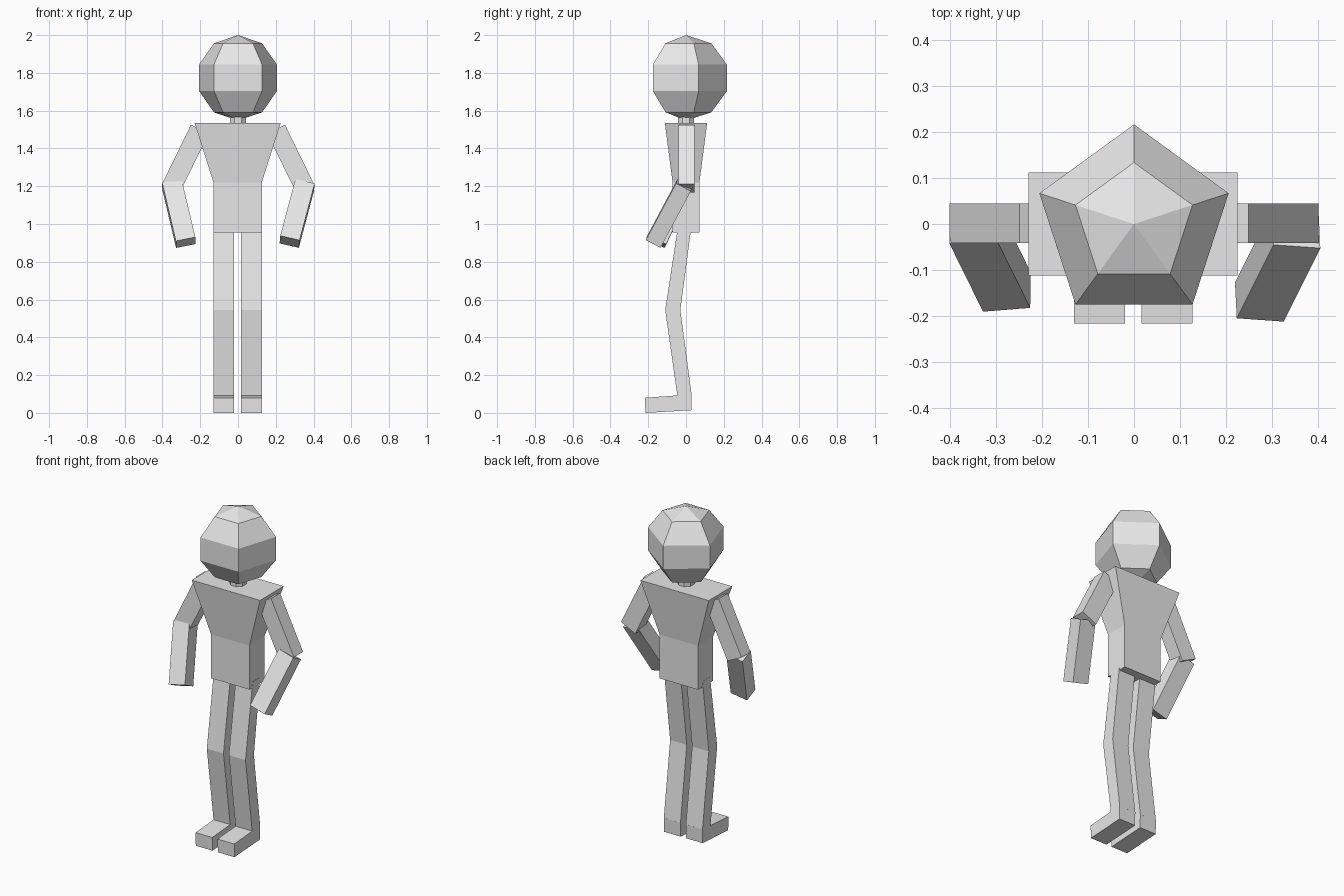
import bpy
import bmesh
from math import pi
from mathutils import Vector

default_cube = bpy.data.objects.get("Cube")
if default_cube:
    bpy.data.objects.remove(default_cube, do_unlink=True)

grey = bpy.data.materials.new("plain grey")
grey.use_nodes = True
grey.diffuse_color = (0.8, 0.8, 0.8, 1)
grey.node_tree.nodes["Principled BSDF"].inputs["Base Color"].default_value = (0.8, 0.8, 0.8, 1)


def finish(name, bm):
    bmesh.ops.recalc_face_normals(bm, faces=bm.faces)
    mesh = bpy.data.meshes.new(name)
    bm.to_mesh(mesh)
    bm.free()
    mesh.materials.append(grey)
    obj = bpy.data.objects.new(name, mesh)
    bpy.context.collection.objects.link(obj)
    return obj


def loft(name, rings):
    """Skin a list of matching point rings and cap both ends."""
    bm = bmesh.new()
    loops = [[bm.verts.new(p) for p in ring] for ring in rings]
    count = len(loops[0])
    for low, high in zip(loops, loops[1:]):
        for i in range(count):
            j = (i + 1) % count
            bm.faces.new((low[i], low[j], high[j], high[i]))
    bm.faces.new(loops[0][::-1])
    bm.faces.new(loops[-1])
    return finish(name, bm)


def beam(name, start, end, side, width, depth):
    """Square-ended box between two points, turned so its width follows side."""
    start, end, side = Vector(start), Vector(end), Vector(side)
    axis = (end - start).normalized()
    u = (side - axis * side.dot(axis)).normalized()
    v = axis.cross(u)
    corners = [(-1, -1), (1, -1), (1, 1), (-1, 1)]
    offsets = [u * a * width / 2 + v * b * depth / 2 for a, b in corners]
    return loft(name, [[p + o for o in offsets] for p in (start, end)])


def side_extrusion(name, profile, x0, x1):
    """Extrude a y-z profile across x."""
    return loft(name, [[(x, y, z) for y, z in profile] for x in (x0, x1)])


# Head: five-sided, five-ring ball with one corner at the back
bpy.ops.mesh.primitive_uv_sphere_add(segments=5, ring_count=5, radius=1)
head = bpy.context.object
head.name = "head"
for vert in head.data.vertices:
    vert.co.rotate(Vector((1, 0, 0)).rotation_difference(Vector((1, 0, 0))))
first = max(head.data.vertices, key=lambda v: v.co.x + v.co.y * 0.01).co
head.rotation_euler.z = pi / 2 - Vector((1, 0)).angle_signed(Vector((first.x, first.y))) * -1
head.scale = (0.228, 0.228, 0.226)
head.location = (0, 0, 1.774)
head.data.materials.append(grey)

# Neck
bpy.ops.mesh.primitive_cylinder_add(vertices=8, radius=0.047, depth=0.1,
                                    location=(0, 0, 1.56), rotation=(0, 0, pi / 8))
neck = bpy.context.object
neck.name = "neck"
neck.data.materials.append(grey)

# Torso: straight waist flaring to the shoulders
sections = [(0.955, 0.128, 0.071), (1.22, 0.128, 0.071), (1.535, 0.228, 0.112)]
loft("torso", [[(-w - 0.002, -d, z), (w - 0.002, -d, z), (w - 0.002, d, z), (-w - 0.002, d, z)]
               for z, w, d in sections])

# Legs and feet
leg_profile = [(-0.042, 0.99), (-0.11, 0.545), (-0.045, 0.085),
               (0.03, 0.095), (-0.03, 0.545), (0.029, 0.99)]
foot_profile = [(-0.215, 0.0), (0.028, 0.014), (0.03, 0.098), (-0.217, 0.08)]
for label, x0, x1 in (("right", -0.131, -0.02), ("left", 0.016, 0.127)):
    side_extrusion(label + "_leg", leg_profile, x0, x1)
    side_extrusion(label + "_foot", foot_profile, x0, x1)

# Upper arms
for label, s in (("right", -1), ("left", 1)):
    beam(label + "_upper_arm", (s * 0.202, 0.002, 1.502), (s * 0.355, 0.002, 1.189),
         (1, 0, 0), 0.105, 0.086)

# Forearms, each posed slightly differently
beam("left_forearm", (0.353, -0.01, 1.206), (0.273, -0.17, 0.906),
     (0.098, -0.017, -0.042), 0.105, 0.088)
beam("right_forearm", (-0.35, 0.0, 1.212), (-0.277, -0.148, 0.902),
     (0.096, 0.013, 0.03), 0.105, 0.086)
